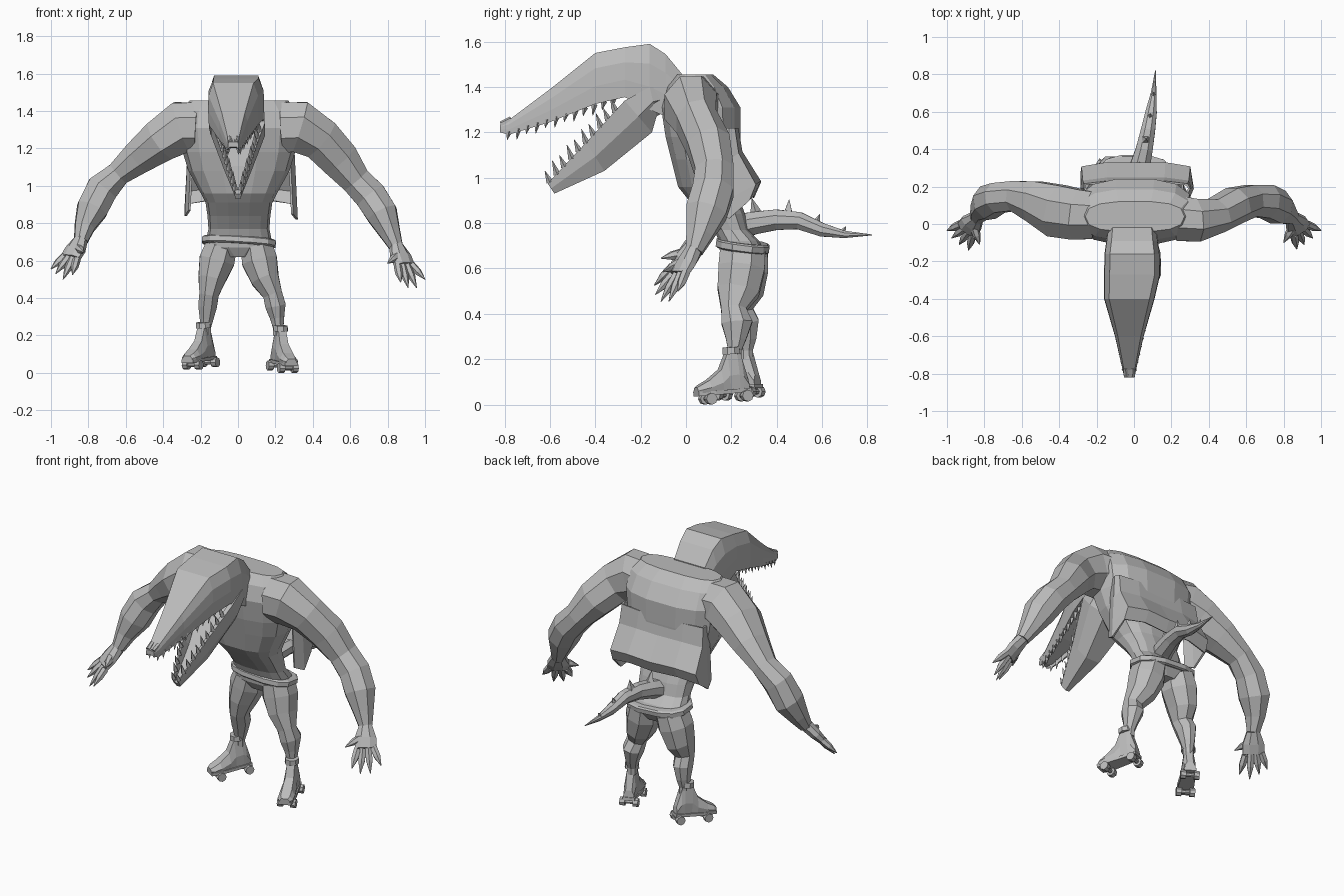
import bpy, bmesh, math
from mathutils import Vector, Matrix

cube = bpy.data.objects.get("Cube")
if cube:
    bpy.data.objects.remove(cube, do_unlink=True)

grey = bpy.data.materials.new("plain_grey")
grey.use_nodes = True
grey.diffuse_color = (0.5, 0.5, 0.5, 1)
grey.node_tree.nodes["Principled BSDF"].inputs["Base Color"].default_value = (0.5, 0.5, 0.5, 1)


def finish(name, bm, matrix=Matrix()):
    bmesh.ops.recalc_face_normals(bm, faces=bm.faces)
    bm.transform(matrix)
    mesh = bpy.data.meshes.new(name)
    bm.to_mesh(mesh)
    bm.free()
    mesh.materials.append(grey)
    obj = bpy.data.objects.new(name, mesh)
    bpy.context.collection.objects.link(obj)
    return obj


def loft(name, rings, matrix=Matrix()):
    """Skin a list of point rings and cap both ends."""
    bm = bmesh.new()
    loops = [[bm.verts.new(p) for p in ring] for ring in rings]
    n = len(loops[0])
    for a, b in zip(loops, loops[1:]):
        for i in range(n):
            j = (i + 1) % n
            bm.faces.new((a[i], a[j], b[j], b[i]))
    bm.faces.new(loops[0])
    bm.faces.new(loops[-1])
    return finish(name, bm, matrix)


def power(v, e):
    return math.copysign(abs(v) ** e, v)


def limb(name, path, sides=8, square=1.0, ref=(0, 1, 0), upright=False, matrix=Matrix()):
    """Tube along x, y, z with half thickness a along ref and b across it."""
    pts = [Vector(p[:3]) for p in path]
    grow = 1 / math.cos(math.pi / sides) ** square
    rings = []
    for i, (x, y, z, a, b) in enumerate(path):
        t = pts[min(i + 1, len(pts) - 1)] - pts[max(i - 1, 0)]
        t = Vector((0, 0, 1)) if upright else t.normalized()
        u = Vector(ref)
        u = (u - t * u.dot(t)).normalized()
        v = t.cross(u)
        ring = []
        for k in range(sides):
            ang = math.tau * (k + 0.5) / sides
            ring.append(pts[i] + u * a * grow * power(math.cos(ang), square)
                        + v * b * grow * power(math.sin(ang), square))
        rings.append(ring)
    return loft(name, rings, matrix)


def sections(name, stations, half, matrix=Matrix()):
    """Mirrored half profile (width share, height share) swept over x, top, bottom, width."""
    profile = half + [(-w, h) for w, h in reversed(half)]
    rings = [[Vector((cx + w * hw, yb + (yt - yb) * h, zb + (zt - zb) * h))
              for w, h in profile] for cx, yt, zt, yb, zb, hw in stations]
    return loft(name, rings, matrix)


def spikes(name, items, sides=4):
    """Pointed pyramids given as base, tip and radius."""
    bm = bmesh.new()
    for base, tip, r in items:
        base, tip = Vector(base), Vector(tip)
        d = tip - base
        m = Matrix.Translation((base + tip) / 2) @ d.to_track_quat('Z', 'Y').to_matrix().to_4x4()
        bmesh.ops.create_cone(bm, cap_ends=True, segments=sides, radius1=r, radius2=0.001,
                              depth=d.length, matrix=m)
    return finish(name, bm)


# Torso, broad at the shoulders and leaning forward
torso = [(.62, .25, .07, .07), (.67, .25, .165, .1), (.72, .235, .17, .09), (.77, .2, .16, .075),
         (.84, .165, .165, .095), (.91, .12, .175, .115), (.96, .1, .2, .135), (1.08, .085, .265, .15),
         (1.18, .075, .295, .165), (1.31, .065, .31, .175), (1.4, .05, .3, .135), (1.455, .04, .26, .08)]
limb("torso", [(.005, y, z, d, w) for z, y, w, d in torso], 14, .75, upright=True)
tilt = Matrix.Translation((.005, .25, .7)) @ Matrix.Rotation(-.13, 4, 'X') @ Matrix.Rotation(.06, 4, 'Y')
limb("waistband", [(0, 0, -.02, .108, .185), (0, 0, -.013, .118, .197), (0, 0, .013, .118, .197),
                   (0, 0, .02, .108, .185)], 12, .75, upright=True, matrix=tilt)

# Head with hollow mouth
head_half = [(.7, .2), (.8, 0), (.97, 0), (1, .35), (.98, .7), (.8, 1)]
head = [(-.82, .028, 1.235, 1.2), (-.78, .036, 1.255, 1.19), (-.6, .077, 1.39, 1.245),
        (-.4, .135, 1.55, 1.325), (-.27, .15, 1.575, 1.355), (-.16, .148, 1.59, 1.3),
        (-.09, .138, 1.545, 1.27), (-.02, .13, 1.46, 1.27)]
sections("upper_head", [(-.025 if y < -.3 else -.01, y, t, y, b, w) for y, w, t, b in head], head_half)
sections("lower_jaw", [(0, -.61, .975, -.58, .93, .02), (0, -.44, 1.155, -.36, 1.03, .077),
                       (0, -.27, 1.34, -.15, 1.2, .145), (0, -.16, 1.4, -.13, 1.27, .14),
                       (0, -.09, 1.4, -.08, 1.3, .12)],
         [(.6, 0), (1, .5), (1, 1), (.8, 1), (.65, .6)])

# Nostril bumps
for side in (-1, 1):
    limb("nostril", [(-.025 + side * .017, -.815, 1.235, .012, .012),
                     (-.025 + side * .02, -.77, 1.257, .012, .012)], 6, ref=(1, 0, 0))

# Teeth rows along both jaws
teeth = []
for side in (-1, 1):
    for i in range(12):
        f = i / 11
        y = -.78 + .46 * f
        z = 1.195 + .145 * f
        x = -.025 + .01 * f + side * (.028 + .092 * f)
        teeth.append(((x, y, z + .01), (x, y - .008, z - .028 - .012 * (i % 2)), .014))
    for i in range(10):
        f = i / 9
        base = Vector((side * (.016 + .095 * f), -.6 + .29 * f, .98 + .31 * f))
        teeth.append((base, base + Vector((0, -.022, .05 + .012 * (i % 2))), .016))
spikes("teeth", teeth)

# Arms
limb("left_arm", [(.24, .03, 1.31, .12, .135), (.33, .02, 1.315, .115, .138), (.44, .045, 1.25, .09, .115),
                  (.54, .1, 1.145, .095, .105), (.63, .125, 1.03, .085, .08), (.71, .12, .945, .09, .085),
                  (.77, .09, .85, .09, .083), (.812, .06, .75, .06, .056), (.845, .035, .675, .038, .037)])
limb("right_arm", [(-.22, .045, 1.31, .125, .135), (-.3, .05, 1.315, .135, .138), (-.41, .07, 1.245, .14, .115),
                   (-.53, .12, 1.155, .11, .09), (-.64, .15, 1.065, .08, .065), (-.725, .14, .985, .08, .085),
                   (-.78, .115, .875, .09, .083), (-.82, .075, .78, .06, .054), (-.84, .035, .705, .038, .036)])


def hand(label, wrist, knuckle, tips, thumb):
    wrist, knuckle = Vector(wrist), Vector(knuckle)
    across = (Vector(tips[0]) - Vector(tips[-1])).normalized()
    mid = wrist.lerp(knuckle, .55)
    limb(label + "_palm", [(*wrist, .036, .036), (*mid, .06, .032), (*knuckle, .06, .024)], 8, ref=across)
    for i, tip in enumerate(tips):
        tip = Vector(tip)
        root = knuckle + across * (.045 - .03 * i)
        bend = root.lerp(tip, .5)
        limb(label + "_finger", [(*root, .019, .019), (*bend, .018, .017), (*tip, .002, .002)], 6, ref=across)
    root, tip = wrist.lerp(knuckle, .4), Vector(thumb)
    limb(label + "_thumb", [(*root, .024, .022), (*root.lerp(tip, .6), .019, .017), (*tip, .002, .002)], 6)


hand("left_hand", (.845, .035, .68), (.89, -.03, .575),
     [(1, -.035, .5), (.955, -.075, .455), (.91, -.11, .455), (.87, -.135, .485)], (.8, -.1, .585))
hand("right_hand", (-.84, .035, .71), (-.895, -.03, .615),
     [(-1, -.035, .555), (-.975, -.075, .53), (-.935, -.11, .5), (-.885, -.14, .525)], (-.825, -.11, .645))

# Legs
limb("left_leg", [(.1, .25, .675, .1, .085), (.115, .245, .6, .102, .095), (.145, .23, .5, .092, .075),
                  (.185, .21, .42, .055, .052), (.2, .225, .36, .068, .055), (.21, .22, .29, .045, .037),
                  (.215, .215, .24, .03, .028), (.215, .215, .2, .03, .028)], 8)
limb("right_leg", [(-.09, .26, .675, .1, .085), (-.113, .26, .6, .102, .095), (-.14, .25, .5, .092, .073),
                   (-.155, .235, .42, .06, .052), (-.162, .26, .36, .062, .05), (-.168, .265, .29, .045, .037),
                   (-.172, .265, .24, .03, .027), (-.172, .265, .2, .03, .027)], 8)


# Roller skates, heels slightly raised
def skate(label, ankle, yaw):
    place = Matrix.Translation(ankle) @ Matrix.Rotation(yaw, 4, 'Z') @ Matrix.Rotation(.08, 4, 'X')
    boot = [(.065, .1, .03), (.04, .2, .034), (.02, .225, .036), (-.025, .22, .036), (-.06, .15, .04),
            (-.12, .108, .046), (-.16, .09, .044), (-.178, .08, .03)]
    sections(label + "_boot", [(0, y, t, y, .055, w) for y, t, w in boot],
             [(.9, 0), (1, .4), (.6, 1)], place)
    sections(label + "_sole", [(0, y, .06, y, .042, w) for y, w in ((.07, .035), (-.1, .045), (-.178, .036))],
             [(1, 0), (1, 1)], place)
    cuff = bmesh.new()
    bmesh.ops.create_cone(cuff, cap_ends=True, segments=8, radius1=.042, radius2=.04, depth=.03,
                          matrix=Matrix.Translation((0, .002, .23)))
    finish(label + "_cuff", cuff, place)
    bm = bmesh.new()
    for y in (-.125, .045):
        for x, r, depth in ((-.038, .026, .03), (.038, .026, .03), (0, .012, .07)):
            bmesh.ops.create_cone(bm, cap_ends=True, segments=8, radius1=r, radius2=r, depth=depth,
                                  matrix=Matrix.Translation((x, y, .027)) @ Matrix.Rotation(math.pi / 2, 4, 'Y'))
    finish(label + "_wheels", bm, place)


skate("left_skate", (.222, .215, .009), .36)
skate("right_skate", (-.176, .265, .026), -.55)

# Tail with spikes along its ridge
limb("tail", [(.01, .24, .785, .055, .055), (.03, .3, .8, .055, .05), (.055, .4, .815, .045, .045),
              (.075, .5, .81, .038, .038), (.092, .6, .77, .03, .03), (.105, .7, .75, .015, .016),
              (.115, .82, .748, .002, .002)], 8, ref=(1, 0, 0))
spikes("tail_spikes", [((.03, .31, .84), (.03, .29, .91), .028), ((.06, .45, .84), (.065, .455, .905), .028),
                       ((.085, .57, .79), (.088, .59, .84), .024), ((.103, .69, .76), (.106, .705, .785), .015)])

# Open vest back hanging from the shoulders
outline = [(-.265, .13, .87), (-.285, .19, .84), (-.285, .28, .9), (-.15, .3, .92), (.02, .3, .91),
           (.17, .3, .92), (.305, .28, .9), (.32, .19, .82), (.295, .13, .85)]
bm = bmesh.new()
rows = []
for f, flare in ((0, .77), (.35, .83), (.78, 1.1), (1, 1)):
    rows.append([bm.verts.new((x * (.94 + .06 * f), y * (flare if y > .25 else 1), 1.22 + (low - 1.22) * f))
                 for x, y, low in outline])
for a, b in zip(rows, rows[1:]):
    for i in range(len(a) - 1):
        bm.faces.new((a[i], a[i + 1], b[i + 1], b[i]))
vest = finish("vest_back", bm)
vest.modifiers.new("thickness", 'SOLIDIFY').thickness = .012
